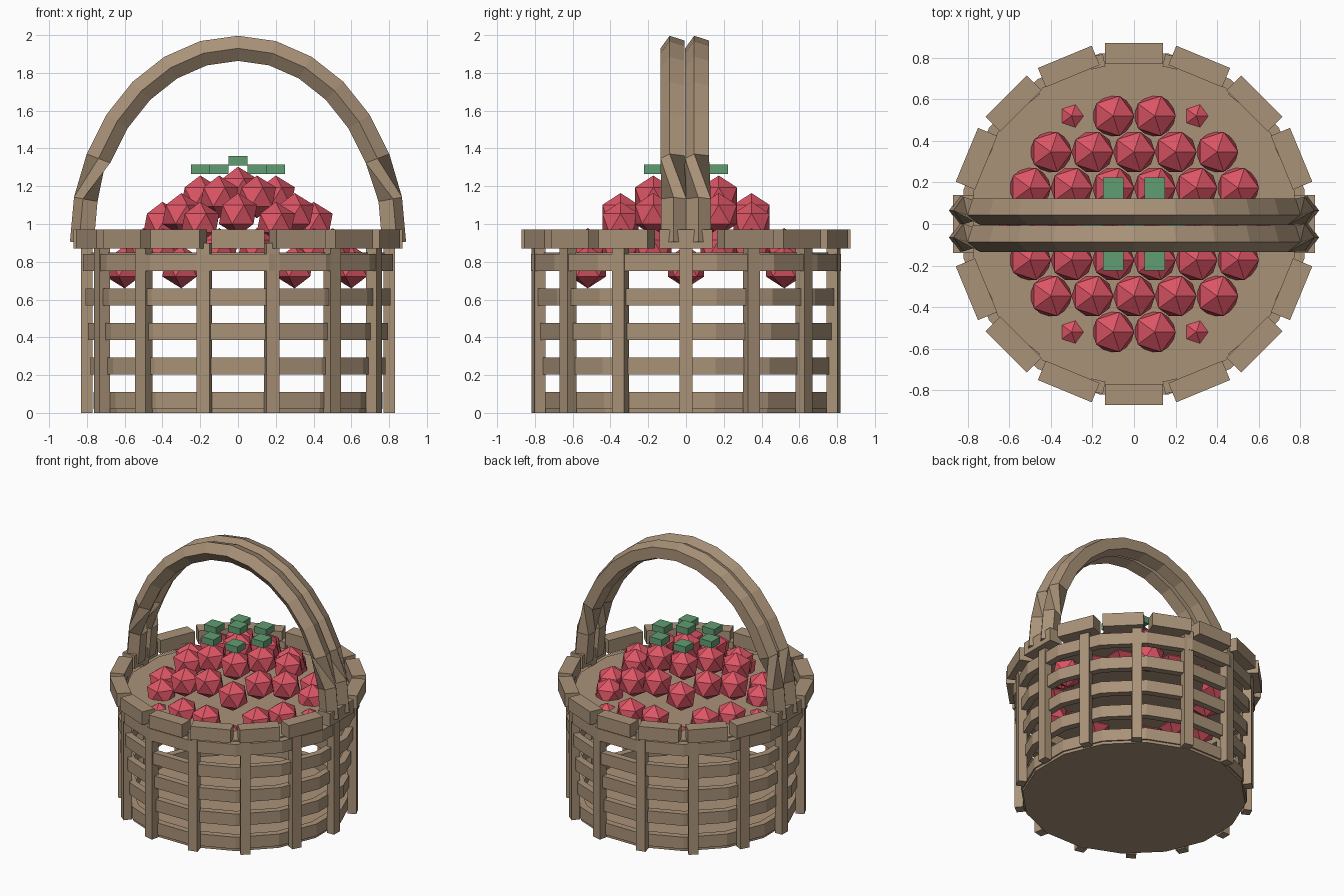
import bpy, bmesh
from math import sin, cos, tan, pi, radians, hypot
from mathutils import Vector, Matrix

if "Cube" in bpy.data.objects:
    bpy.data.objects.remove(bpy.data.objects["Cube"])


def material(name, rgb):
    m = bpy.data.materials.new(name)
    m.diffuse_color = (*rgb, 1)
    m.use_nodes = True
    m.node_tree.nodes["Principled BSDF"].inputs["Base Color"].default_value = m.diffuse_color
    return m


WOOD = material("wicker", (0.40, 0.29, 0.19))
RED = material("berry_red", (0.72, 0.09, 0.13))
GREEN = material("leaf_green", (0.12, 0.34, 0.17))


def finish(name, bm, mat):
    bmesh.ops.recalc_face_normals(bm, faces=bm.faces)
    me = bpy.data.meshes.new(name)
    bm.to_mesh(me)
    bm.free()
    me.materials.append(mat)
    ob = bpy.data.objects.new(name, me)
    bpy.context.collection.objects.link(ob)
    return ob


def add_box(bm, mat, size):
    bmesh.ops.create_cube(bm, size=1, matrix=mat @ Matrix.Diagonal((*size, 1)))


def box_ring(name, count, radius, z, size):
    """Boxes around the z axis; size = (radial, tangential, height)."""
    bm = bmesh.new()
    for i in range(count):
        m = Matrix.Rotation(2 * pi * i / count, 4, 'Z') @ Matrix.Translation((radius, 0, z))
        add_box(bm, m, size)
    return finish(name, bm, WOOD)


def disc(name, radius, z0, z1):
    bm = bmesh.new()
    m = Matrix.Translation((0, 0, (z0 + z1) / 2)) @ Matrix.Rotation(pi / 16, 4, 'Z')
    bmesh.ops.create_cone(bm, cap_ends=True, segments=16, radius1=radius,
                          radius2=radius, depth=z1 - z0, matrix=m)
    return finish(name, bm, WOOD)


# Basket body: base, uprights, woven bands, rim, inner tray
disc("base", 0.77, 0.0, 0.04)
box_ring("uprights", 14, 0.80, 0.45, (0.06, 0.07, 0.90))
for i in range(5):
    outer = 0.766 + 0.0137 * i
    box_ring(f"band_{i + 1}", 16, outer - 0.025, 0.065 + 0.1825 * i,
             (0.05, 2 * outer * tan(pi / 16), 0.09))
box_ring("rim", 16, 0.82, 0.92, (0.10, 0.28, 0.10))
disc("tray", 0.79, 0.82, 0.85)


# Handle strands: five-sided tubes along a tall half ellipse
def handle_strand(name, y, r=0.07, steps=14):
    pts = [Vector((-0.82 * cos(pi * i / steps), y, 0.90 + 1.03 * sin(pi * i / steps)))
           for i in range(steps + 1)]
    bm = bmesh.new()
    rings = []
    for i, p in enumerate(pts):
        t = (pts[min(i + 1, steps)] - pts[max(i - 1, 0)]).normalized()
        up = Vector((0, 1, 0)) if abs(t.z) > 0.95 else Vector((0, 0, 1))
        u = t.cross(up).normalized()
        v = u.cross(t)
        rings.append([bm.verts.new(p + r * (u * cos(a) + v * sin(a)))
                      for a in (2 * pi * k / 5 for k in range(5))])
    for a, b in zip(rings, rings[1:]):
        for k in range(5):
            n = (k + 1) % 5
            bm.faces.new((a[k], a[n], b[n], b[k]))
    bm.faces.new(rings[0])
    bm.faces.new(rings[-1])
    return finish(name, bm, WOOD)


handle_strand("handle_front", -0.065)
handle_strand("handle_back", 0.065)

# Domed pile of berries on a hexagonal grid, leaves on the top seven
berries, leaves = bmesh.new(), bmesh.new()
for row in range(-3, 4):
    n = 7 - abs(row)
    for k in range(n):
        x, y = 0.2 * (k - (n - 1) / 2), 0.1732 * row
        d = hypot(x, y)
        z = 1.19 - 1.16 * d * d
        bmesh.ops.create_icosphere(berries, subdivisions=1, radius=0.113,
                                   matrix=Matrix.Translation((x, y, z)))
        if d < 0.25:
            add_box(leaves, Matrix.Translation((x, y, z + 0.146)), (0.10, 0.10, 0.05))
finish("berries", berries, RED)
finish("leaves", leaves, GREEN)
